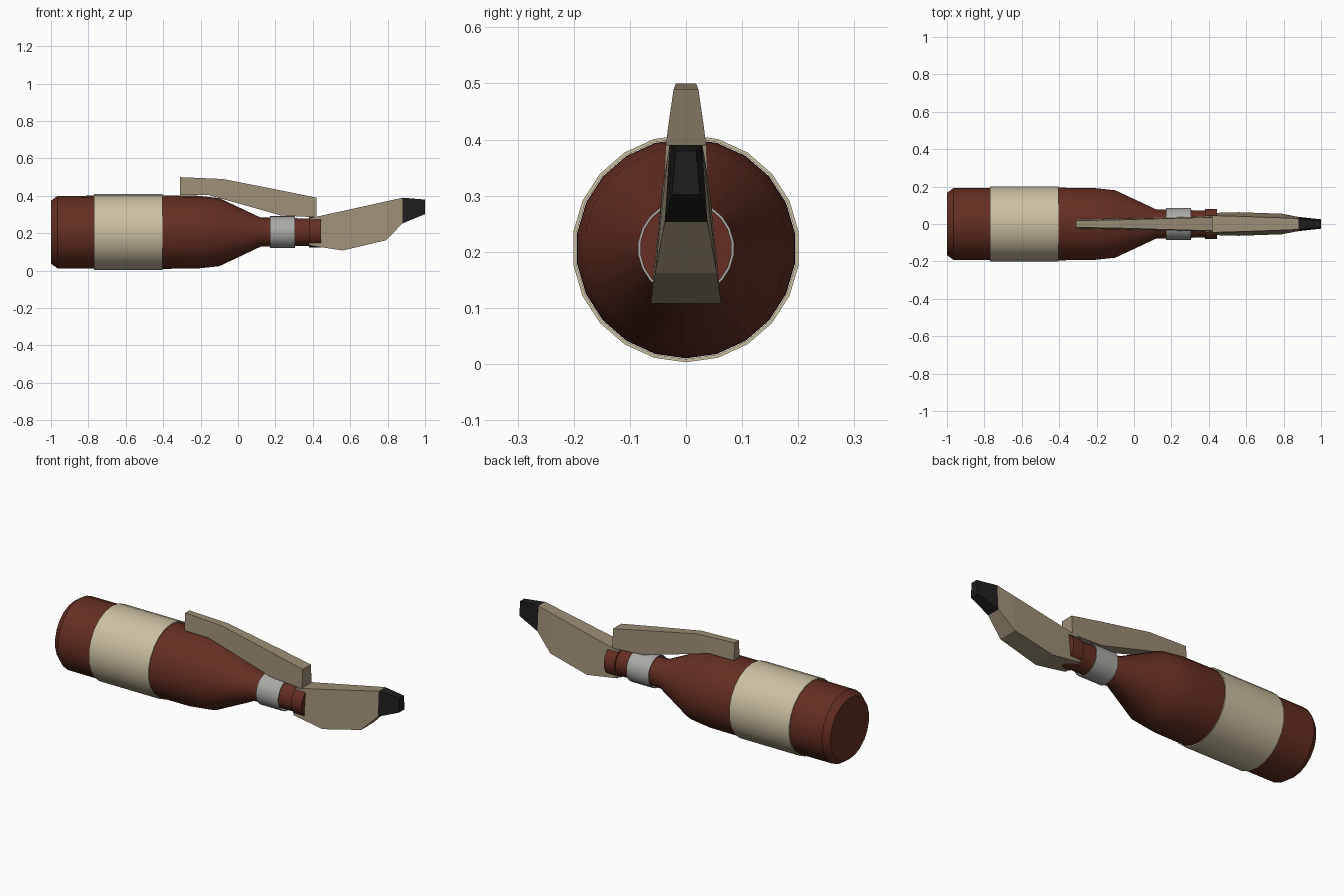
import bpy, bmesh, math

if "Cube" in bpy.data.objects:
    bpy.data.objects.remove(bpy.data.objects["Cube"])

SIDES = 22
AXIS_Z = 0.206


def material(name, rgb):
    m = bpy.data.materials.new(name)
    m.diffuse_color = (*rgb, 1)
    m.use_nodes = True
    m.node_tree.nodes["Principled BSDF"].inputs["Base Color"].default_value = m.diffuse_color
    return m


RED = material("red_brown", (0.13, 0.028, 0.016))
CREAM = material("cream", (0.60, 0.53, 0.36))
TAN = material("tan", (0.33, 0.27, 0.18))
BLACK = material("black", (0.013, 0.013, 0.014))
METAL = material("metal", (0.40, 0.40, 0.38))


def finish(name, bm, mat, smooth=False):
    bmesh.ops.recalc_face_normals(bm, faces=bm.faces)
    mesh = bpy.data.meshes.new(name)
    bm.to_mesh(mesh)
    bm.free()
    mesh.materials.append(mat)
    ob = bpy.data.objects.new(name, mesh)
    bpy.context.collection.objects.link(ob)
    if smooth:
        bpy.ops.object.select_all(action='DESELECT')
        ob.select_set(True)
        bpy.context.view_layer.objects.active = ob
        bpy.ops.object.shade_smooth_by_angle(angle=math.radians(35))
    return ob


def lathe(name, profile, mat, closed=False):
    """Spin (x, radius) points about the long axis; closed makes a hollow ring."""
    bm = bmesh.new()
    rings = []
    for x, r in profile:
        angles = [2 * math.pi * i / SIDES for i in range(SIDES)]
        rings.append([bm.verts.new((x, r * math.sin(a), AXIS_Z + r * math.cos(a)))
                      for a in angles])
    pairs = list(zip(rings, rings[1:]))
    if closed:
        pairs.append((rings[-1], rings[0]))
    else:
        bm.faces.new(rings[0])
        bm.faces.new(rings[-1])
    for a, b in pairs:
        for i in range(SIDES):
            j = (i + 1) % SIDES
            bm.faces.new((a[i], a[j], b[j], b[i]))
    return finish(name, bm, mat, True)


def sleeve(name, x0, x1, r, wall, mat):
    return lathe(name, [(x0, r - wall), (x0, r), (x1, r), (x1, r - wall)], mat, True)


def loft(name, sections, mat):
    """Join four-sided sections: x_bottom, z_bottom, half_width, x_top, z_top, half_width."""
    bm = bmesh.new()
    rings = []
    for xb, zb, wb, xt, zt, wt in sections:
        rings.append([bm.verts.new(p) for p in
                      ((xb, -wb, zb), (xb, wb, zb), (xt, wt, zt), (xt, -wt, zt))])
    bm.faces.new(rings[0])
    bm.faces.new(rings[-1])
    for a, b in zip(rings, rings[1:]):
        for i in range(4):
            j = (i + 1) % 4
            bm.faces.new((a[i], a[j], b[j], b[i]))
    return finish(name, bm, mat)


# bottle with lip
lathe("bottle", [(-1.0, 0.168), (-0.965, 0.194), (-0.4, 0.196), (-0.22, 0.195),
                 (-0.10, 0.182), (0.12, 0.078), (0.38, 0.073), (0.38, 0.082),
                 (0.445, 0.082)], RED)

# label and neck band
sleeve("label", -0.77, -0.405, 0.203, 0.006, CREAM)
sleeve("neck_band", 0.17, 0.305, 0.086, 0.004, METAL)

# upper handle lying on the bottle
loft("handle", [(-0.31, 0.405, 0.025, -0.31, 0.50, 0.018),
                (-0.16, 0.405, 0.028, -0.08, 0.49, 0.022),
                (0.23, 0.295, 0.036, 0.23, 0.429, 0.031),
                (0.42, 0.285, 0.042, 0.42, 0.39, 0.036)], TAN)

# front spout and its dark tip
loft("spout", [(0.38, 0.135, 0.058, 0.38, 0.28, 0.046),
               (0.56, 0.108, 0.063, 0.56, 0.319, 0.041),
               (0.79, 0.162, 0.055, 0.79, 0.370, 0.033),
               (0.88, 0.253, 0.038, 0.88, 0.390, 0.029)], TAN)
loft("spout_tip", [(0.88, 0.253, 0.038, 0.88, 0.390, 0.029),
                   (1.0, 0.302, 0.025, 1.0, 0.380, 0.018)], BLACK)
